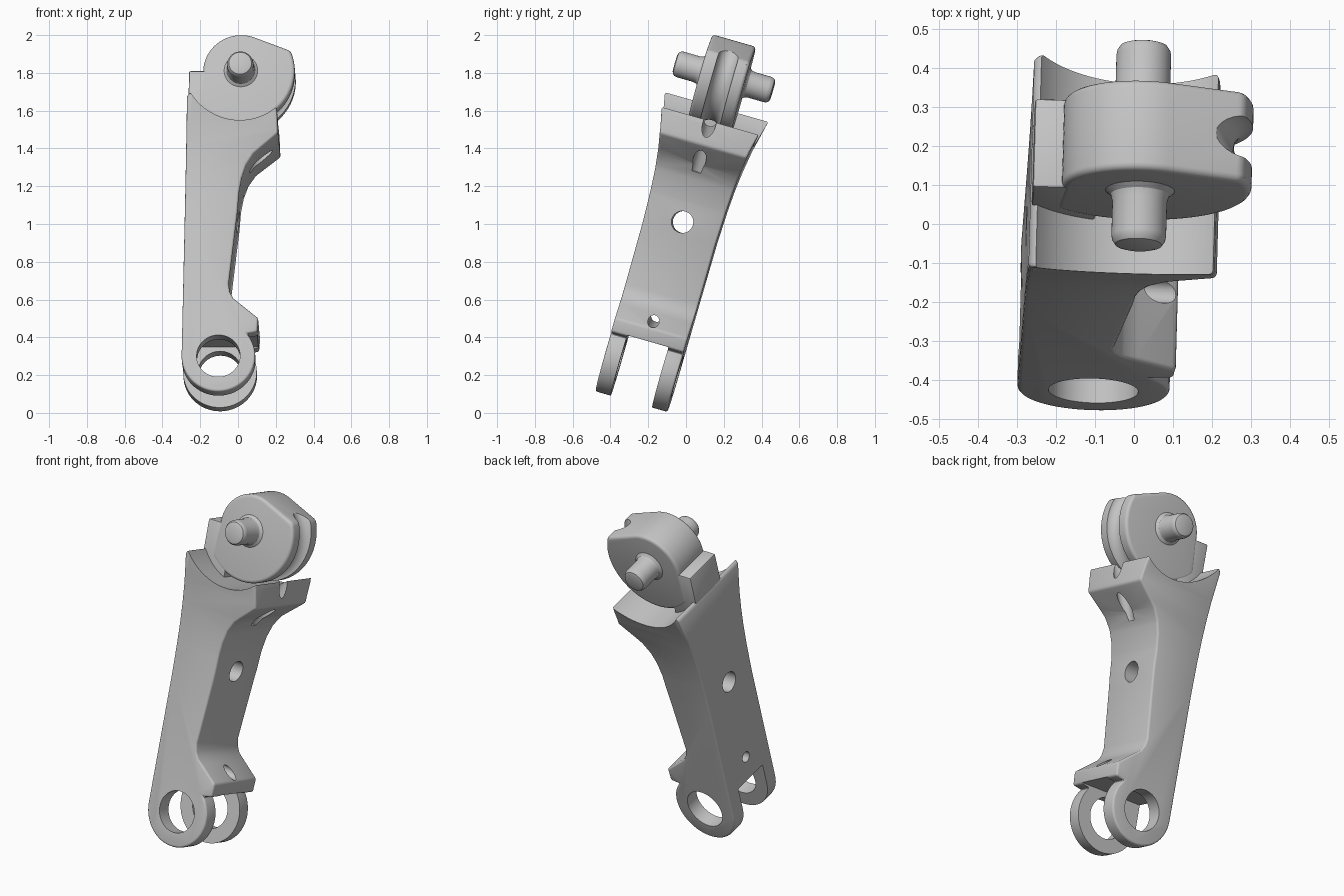
import bpy, bmesh
from math import radians, sin, cos, pi
from mathutils import Matrix, Vector

if "Cube" in bpy.data.objects:
    bpy.data.objects.remove(bpy.data.objects["Cube"])

# The arm is modelled upright (u wide, v deep, w tall), then leaned back and turned a little
DEPTH_MID = -0.297
LEAN = (Matrix.Rotation(radians(-1.6), 4, 'Z') @ Matrix.Rotation(radians(-16), 4, 'X')
        @ Matrix.Translation((0, DEPTH_MID, 0)))
HUB = (0.013, 1.765)      # wheel axle
EYE = (-0.092, 0.172)     # fork eye centre

grey = bpy.data.materials.new("plain grey")
grey.use_nodes = True
colour = (0.55, 0.55, 0.55, 1)
grey.diffuse_color = colour
grey.node_tree.nodes["Principled BSDF"].inputs["Base Color"].default_value = colour


def make(name, bm):
    bmesh.ops.recalc_face_normals(bm, faces=bm.faces)
    mesh = bpy.data.meshes.new(name)
    bm.to_mesh(mesh)
    bm.free()
    obj = bpy.data.objects.new(name, mesh)
    bpy.context.collection.objects.link(obj)
    mesh.materials.append(grey)
    return obj


def prism(name, outline, axis, half):
    """Extrude a 2D outline symmetrically along v (outline u,w) or u (outline v,w)."""
    bm = bmesh.new()
    if axis == 'v':
        start, move = [(a, -half, b) for a, b in outline], (0, 2 * half, 0)
    else:
        start, move = [(-half, a, b) for a, b in outline], (2 * half, 0, 0)
    face = bm.faces.new([bm.verts.new(p) for p in start])
    new = bmesh.ops.extrude_face_region(bm, geom=[face])["geom"]
    bmesh.ops.translate(bm, vec=move, verts=[e for e in new if isinstance(e, bmesh.types.BMVert)])
    return make(name, bm)


def rod(name, start, end, radius, sides=40):
    """Cylinder between two (u, v, w) points."""
    a, b = Vector(start), Vector(end)
    turn = (b - a).to_track_quat('Z', 'Y').to_matrix().to_4x4()
    bm = bmesh.new()
    bmesh.ops.create_cone(bm, cap_ends=True, segments=sides, radius1=radius, radius2=radius,
                          depth=(b - a).length, matrix=Matrix.Translation((a + b) / 2) @ turn)
    return make(name, bm)


def arc(centre, radius, first, last, steps):
    angles = [radians(first + (last - first) * i / steps) for i in range(steps + 1)]
    return [(centre[0] + radius * cos(t), centre[1] + radius * sin(t)) for t in angles]


def bake(obj):
    bpy.context.view_layer.update()
    shape = obj.evaluated_get(bpy.context.evaluated_depsgraph_get())
    mesh = bpy.data.meshes.new_from_object(shape)
    obj.modifiers.clear()
    obj.data = mesh


def combine(obj, tool, operation='DIFFERENCE'):
    mod = obj.modifiers.new("cut", 'BOOLEAN')
    mod.operation, mod.solver, mod.object = operation, 'EXACT', tool
    bake(obj)
    bpy.data.objects.remove(tool)


def bevel(obj, width, segments=3):
    mod = obj.modifiers.new("round", 'BEVEL')
    mod.width, mod.segments, mod.limit_method = width, segments, 'ANGLE'
    mod.angle_limit = radians(40)
    bake(obj)


def ring_sweep(name, section, centre, closed, steps=64):
    """Lathe a (radius, v) section around the v axis through a (u, w) centre."""
    bm = bmesh.new()
    loops = [[bm.verts.new((centre[0] + r * cos(2 * pi * i / steps), v,
                            centre[1] + r * sin(2 * pi * i / steps))) for i in range(steps)]
             for r, v in section]
    pairs = list(zip(loops, loops[1:])) + ([(loops[-1], loops[0])] if closed else [])
    for a, b in pairs:
        for i in range(steps):
            j = (i + 1) % steps
            bm.faces.new((a[i], a[j], b[j], b[i]))
    if not closed:
        bm.faces.new(loops[0])
        bm.faces.new(loops[-1])
    return make(name, bm)


# Arm: front silhouette trimmed by a flaring side silhouette
silhouette = arc(EYE, 0.195, 180, 400, 36) + [
    (0.112, 0.305), (0.118, 0.381), (0.018, 0.463), (-0.015, 0.49), (-0.034, 0.525),
    (-0.041, 0.57), (0.003, 0.97), (0.01, 1.07), (0.024, 1.15), (0.048, 1.22),
    (0.087, 1.28), (0.216, 1.388), (0.21, 1.5), (0.2, 1.55), (-0.24, 1.6),
    (-0.255, 1.6), (-0.267, 1.58)]
arm = prism("arm", silhouette, 'v', 0.4)
flare = [(0.198, -0.1), (0.202, 0.9), (0.208, 1.08), (0.216, 1.2), (0.228, 1.31),
         (0.245, 1.42), (0.285, 1.6), (0.29, 1.7)]
combine(arm, prism("flare", flare + [(-v, w) for v, w in reversed(flare)], 'u', 1), 'INTERSECT')
bevel(arm, 0.014)

# Saddle, fork slot, eyes and drilled holes
combine(arm, rod("saddle", (HUB[0], -1, HUB[1]), (HUB[0], 1, HUB[1]), 0.31, 96))
combine(arm, prism("slot", [(-0.114, -0.2), (0.114, -0.2), (0.114, 0.31), (-0.114, 0.31)], 'u', 1))
combine(arm, rod("eyes", (EYE[0], -1, EYE[1]), (EYE[0], 1, EYE[1]), 0.115, 64))
combine(arm, rod("middle_hole", (-1, 0, 0.966), (1, 0, 0.966), 0.058))
combine(arm, rod("foot_hole", (-0.5, 0, 0.465), (0.3, 0, 0.4), 0.03))
combine(arm, rod("flange_hole", (0.085, 0, 1.23), (0.25, 0, 1.6), 0.035))

# Cam wheel with a rope groove around its large radius
cam = arc(HUB, 0.285, 23.6, -140, 44) + arc(HUB, 0.2, 180, 70, 28)
wheel = prism("cam_wheel", cam, 'v', 0.12)
bevel(wheel, 0.022, 4)
groove = arc((0.292, 0), 0.055, 0, 345, 23)
combine(wheel, ring_sweep("groove", groove, HUB, True, 96))

# Stop tab joining wheel and arm
tab = prism("stop_tab", [(-0.265, 1.42), (-0.1, 1.42), (-0.1, 1.765), (-0.262, 1.765)], 'v', 0.118)
bevel(tab, 0.008, 2)

# Axle pin with rounded ends and flared roots
half_pin = [(0.045, 0.269), (0.06, 0.264), (0.068, 0.252), (0.07, 0.24),
            (0.07, 0.15), (0.075, 0.132), (0.09, 0.119)]
pin = ring_sweep("axle_pin", half_pin + [(r, -v) for r, v in reversed(half_pin)], HUB, False, 48)

# Smooth shading and final lean
for part in (arm, wheel, tab, pin):
    part.matrix_world = LEAN
    bpy.ops.object.select_all(action='DESELECT')
    part.select_set(True)
    bpy.context.view_layer.objects.active = part
    bpy.ops.object.shade_smooth_by_angle(angle=radians(30))
